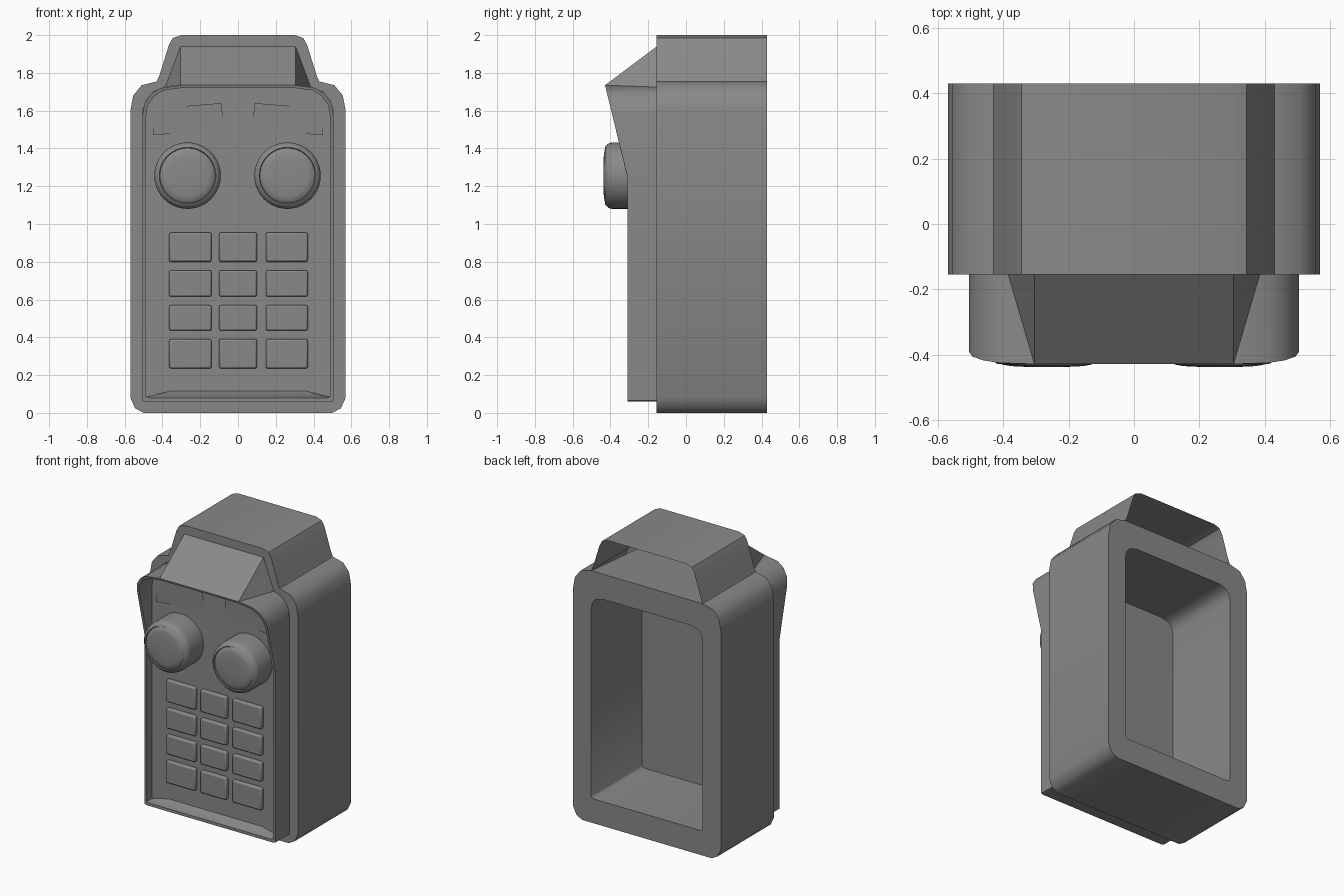
import bpy, bmesh, math

if "Cube" in bpy.data.objects:
    bpy.data.objects.remove(bpy.data.objects["Cube"])

grey = bpy.data.materials.new("plain grey")
grey.use_nodes = True
COLOUR = (0.25, 0.25, 0.25, 1)
grey.diffuse_color = COLOUR
grey.node_tree.nodes["Principled BSDF"].inputs["Base Color"].default_value = COLOUR


def finish(name, bm, bevel=0):
    bmesh.ops.recalc_face_normals(bm, faces=bm.faces)
    mesh = bpy.data.meshes.new(name)
    bm.to_mesh(mesh)
    bm.free()
    mesh.materials.append(grey)
    obj = bpy.data.objects.new(name, mesh)
    bpy.context.collection.objects.link(obj)
    if bevel:
        mod = obj.modifiers.new("bevel", "BEVEL")
        mod.width, mod.segments = bevel, 2
    bpy.ops.object.select_all(action="DESELECT")
    obj.select_set(True)
    bpy.context.view_layer.objects.active = obj
    bpy.ops.object.shade_smooth_by_angle(angle=math.radians(40))
    return obj


def mirrored(half):
    return half + [(-x, z) for x, z in reversed(half)]


def at(y, outline):
    return [(x, y, z) for x, z in outline]


def skin(name, loops, cap=False):
    """Join closed loops of equal length, with an optional face on the last."""
    bm = bmesh.new()
    rings = [[bm.verts.new(p) for p in loop] for loop in loops]
    for a, b in zip(rings, rings[1:]):
        for i in range(len(a)):
            j = (i + 1) % len(a)
            bm.faces.new((a[i], a[j], b[j], b[i]))
    if cap:
        bm.faces.new(rings[-1])
    return finish(name, bm)


# Outer casing: shouldered sleeve with a front rim
RIM_Y, BACK_Y = -0.155, 0.43
body_half = [(0.50, 0), (0.545, 0.025), (0.57, 0.08), (0.57, 1.60),
             (0.555, 1.68), (0.51, 1.735), (0.43, 1.755)]
outer = mirrored(body_half + [(0.415, 1.79), (0.365, 1.95),
                              (0.345, 1.985), (0.30, 2.0)])
opening = mirrored([(0.49, 0.06), (0.50, 0.062), (0.505, 0.08), (0.505, 1.60),
                    (0.49, 1.65), (0.45, 1.70), (0.39, 1.725), (0.37, 1.75),
                    (0.315, 1.915), (0.31, 1.93), (0.30, 1.94)])
skin("outer_casing", [at(BACK_Y, outer), at(RIM_Y, outer), at(RIM_Y, opening)])

# Back flange and the deep cavity behind it
cavity = mirrored([(0.405, 0.17), (0.42, 0.173), (0.43, 0.185), (0.43, 1.49),
                   (0.42, 1.535), (0.395, 1.565), (0.34, 1.58)])
skin("back_cavity", [at(BACK_Y, mirrored(body_half)), at(BACK_Y, cavity),
                     at(-0.13, cavity)], cap=True)

# Floor of the open channel under the raised top
bm = bmesh.new()
bm.faces.new([bm.verts.new((x, y, z)) for x, y, z in (
    (-0.43, BACK_Y, 1.755), (0.43, BACK_Y, 1.755),
    (0.39, RIM_Y, 1.735), (-0.39, RIM_Y, 1.735))])
finish("channel_floor", bm)

# Front tray: its lip leans forward at the top, the panel is sunk inside
PANEL_Y = -0.25
tray_half = [(0.49, 0.06), (0.505, 0.065), (0.505, 1.25), (0.505, 1.58),
             (0.495, 1.64), (0.46, 1.69), (0.41, 1.72), (0.30, 1.735)]


def lip_y(z):
    return -0.31 - 0.245 * max(0, z - 1.25)


lip_half = [(x * 0.965, 0.08 + (z - 0.06) * 0.98) for x, z in tray_half]
panel_half = [(0.36, 0.115), (0.487, 0.085)] + lip_half[2:]
tray, lip = mirrored(tray_half), mirrored(lip_half)
skin("front_tray", [at(RIM_Y, tray),
                    [(x, lip_y(z), z) for x, z in tray],
                    [(x, lip_y(z), z) for x, z in lip],
                    at(PANEL_Y, mirrored(panel_half))], cap=True)

# Sloping hood between the tray lip and the casing
bm = bmesh.new()
sides = []
for s in (-1, 1):
    front = bm.verts.new((s * 0.305, -0.428, 1.735))
    top = bm.verts.new((s * 0.305, RIM_Y, 1.94))
    foot = bm.verts.new((s * 0.385, RIM_Y, 1.725))
    bm.faces.new((front, top, foot))
    sides.append((front, top))
bm.faces.new((sides[0][0], sides[0][1], sides[1][1], sides[1][0]))
finish("hood", bm)

# Round knobs with a sloping collar and a shallow domed face
knob_profile = [(0.176, PANEL_Y), (0.176, -0.39), (0.172, -0.408),
                (0.156, -0.426), (0.150, -0.428), (0.146, -0.422),
                (0.138, -0.430), (0.11, -0.435), (0.05, -0.438)]
STEPS = 40
for name, cx in (("right_knob", -0.267), ("left_knob", 0.262)):
    loops = []
    for r, y in knob_profile:
        loops.append([(cx + r * math.cos(2 * math.pi * i / STEPS), y,
                       1.256 + r * math.sin(2 * math.pi * i / STEPS))
                      for i in range(STEPS)])
    skin(name, loops, cap=True)

# Tilted brow plates, only their opposite corners rising from the panel
for name, s in (("right_brow", -1), ("left_brow", 1)):
    bm = bmesh.new()
    bm.faces.new([bm.verts.new((s * x, PANEL_Y + dy, z)) for x, dy, z in (
        (0.45, -0.012, 1.47), (0.455, 0.004, 1.61),
        (0.09, -0.02, 1.64), (0.07, 0.004, 1.50))])
    finish(name, bm)

# Keypad
columns = [(-0.365, -0.14), (-0.10, 0.10), (0.147, 0.37)]
rows = [(0.80, 0.955), (0.615, 0.755), (0.435, 0.57), (0.235, 0.39)]
for r, (z0, z1) in enumerate(rows):
    for c, (x0, x1) in enumerate(columns):
        bm = bmesh.new()
        bmesh.ops.create_cube(bm, size=1)
        for v in bm.verts:
            v.co.x = x0 if v.co.x < 0 else x1
            v.co.y = PANEL_Y + (-0.025 if v.co.y < 0 else 0.02)
            v.co.z = z0 if v.co.z < 0 else z1
        finish(f"key_row{r + 1}_column{c + 1}", bm, bevel=0.01)
